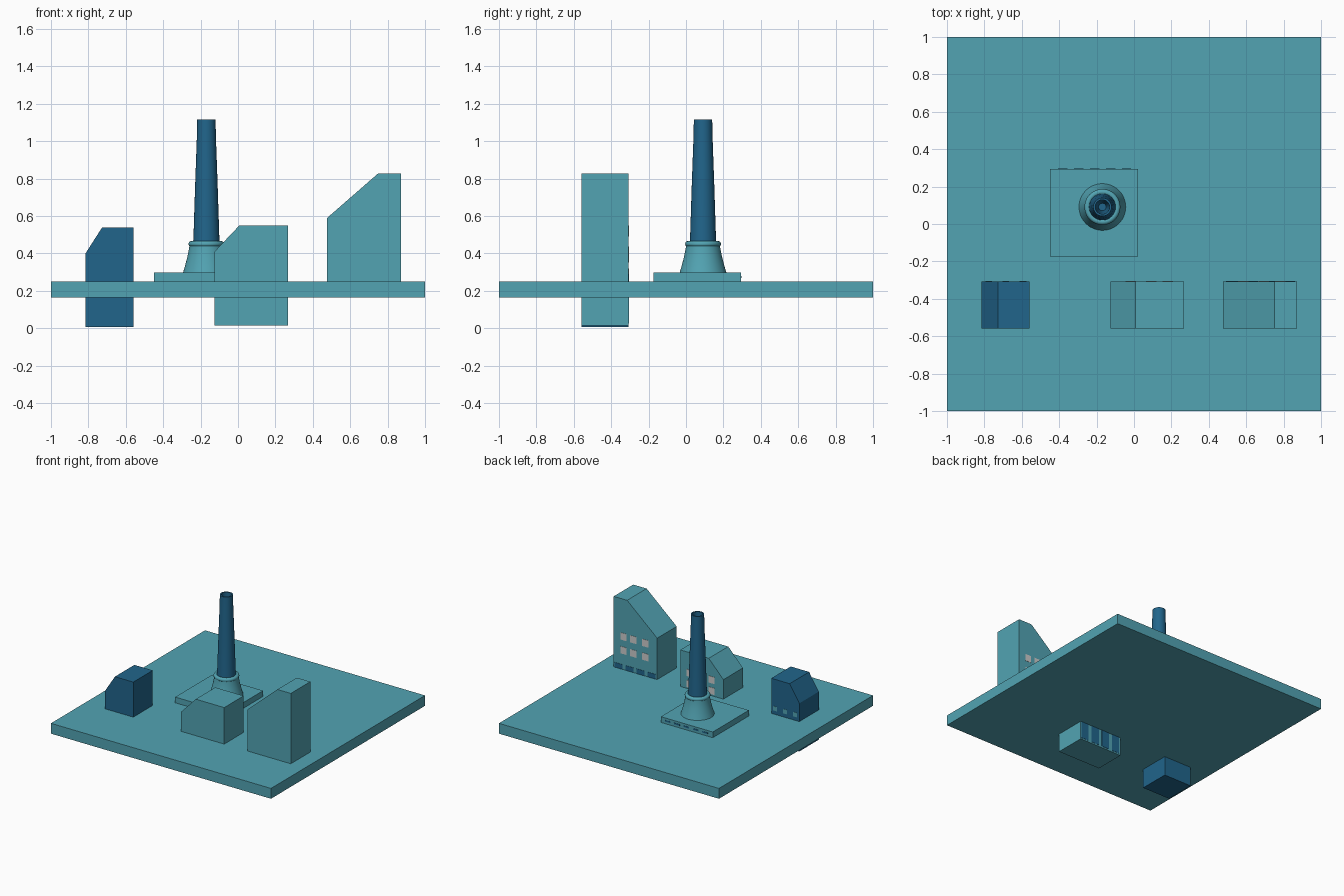
import bpy, bmesh, math

if "Cube" in bpy.data.objects:
    bpy.data.objects.remove(bpy.data.objects["Cube"])


def material(name, rgb):
    m = bpy.data.materials.new(name)
    m.diffuse_color = (*rgb, 1)
    m.use_nodes = True
    m.node_tree.nodes["Principled BSDF"].inputs["Base Color"].default_value = m.diffuse_color
    return m


TEAL = material("teal", (0.085, 0.37, 0.45))
BLUE = material("deep_blue", (0.015, 0.13, 0.26))


def finish(name, bm, mat, smooth=False):
    bmesh.ops.recalc_face_normals(bm, faces=bm.faces)
    me = bpy.data.meshes.new(name)
    bm.to_mesh(me)
    bm.free()
    ob = bpy.data.objects.new(name, me)
    bpy.context.collection.objects.link(ob)
    if mat:
        me.materials.append(mat)
    if smooth:
        bpy.ops.object.select_all(action='DESELECT')
        ob.select_set(True)
        bpy.context.view_layer.objects.active = ob
        bpy.ops.object.shade_smooth_by_angle(angle=math.radians(35))
    return ob


def prism(name, outline, y0, y1, mat):
    """Extrude an x-z outline from y0 to y1."""
    bm = bmesh.new()
    face = bm.faces.new([bm.verts.new((x, y0, z)) for x, z in outline])
    ext = bmesh.ops.extrude_face_region(bm, geom=[face])
    verts = [v for v in ext["geom"] if isinstance(v, bmesh.types.BMVert)]
    bmesh.ops.translate(bm, verts=verts, vec=(0, y1 - y0, 0))
    return finish(name, bm, mat)


def box(name, x0, x1, y0, y1, z0, z1, mat):
    return prism(name, [(x0, z0), (x1, z0), (x1, z1), (x0, z1)], y0, y1, mat)


def lathe(name, profile, centre, mat, closed=False, sides=48):
    """Spin a radius-height profile around a vertical axis."""
    bm = bmesh.new()
    cx, cy = centre
    rings = []
    for r, z in profile:
        rings.append([bm.verts.new((cx + r * math.cos(2 * math.pi * i / sides),
                                    cy + r * math.sin(2 * math.pi * i / sides), z))
                      for i in range(sides)])
    pairs = list(zip(rings, rings[1:]))
    if closed:
        pairs.append((rings[-1], rings[0]))
    for a, b in pairs:
        for i in range(sides):
            j = (i + 1) % sides
            bm.faces.new((a[i], a[j], b[j], b[i]))
    if not closed:
        bm.faces.new(rings[0])
        bm.faces.new(rings[-1])
    return finish(name, bm, mat, True)


FRONT, BACK = -0.56, -0.307


def house(name, x0, x1, z0, z1, eave_z, ridge_x, mat):
    """Block with one sloping roof corner on its left."""
    prism(name, [(x0, z0), (x1, z0), (x1, z1), (ridge_x, z1), (x0, eave_z)], FRONT, BACK, mat)


def windows(name, xs, zs, w, h, mat):
    """Thin panes on the back wall of a house."""
    for i, x in enumerate(xs):
        for j, z in enumerate(zs):
            box(f"{name}_{i}_{j}", x - w / 2, x + w / 2, BACK - 0.004, BACK + 0.002,
                z - h / 2, z + h / 2, mat)


# Ground plate and chimney plinth
box("ground_plate", -1, 1, -1, 1, 0.165, 0.25, TEAL)
box("chimney_plinth", -0.45, 0.022, -0.173, 0.295, 0.22, 0.297, TEAL)
for i in range(5):
    x = -0.38 + i * 0.085
    box(f"plinth_vent_{i}", x - 0.025, x + 0.025, 0.293, 0.297, 0.268, 0.28, BLUE)

# Chimney: flared foot, collar and hollow tapering shaft
C = (-0.169, 0.091)
lathe("chimney_foot", [(0.125, 0.297), (0.115, 0.33), (0.102, 0.38), (0.092, 0.43),
                       (0.09, 0.455)], C, TEAL)
lathe("chimney_collar", [(0.08 + 0.016 * math.cos(a * math.pi / 6),
                          0.45 + 0.016 * math.sin(a * math.pi / 6)) for a in range(12)],
      C, TEAL, closed=True)
lathe("chimney_shaft", [(0.072, 0.44), (0.069, 0.49), (0.06, 0.77), (0.051, 1.02), (0.049, 1.115),
                        (0.038, 1.115), (0.036, 1.02), (0.02, 0.9)], C, BLUE)

# Small dark house
house("small_house", -0.815, -0.56, 0.005, 0.538, 0.4, -0.727, BLUE)
windows("small_house_window", (-0.776, -0.685, -0.594), (0.298,), 0.036, 0.036, TEAL)

# Middle and tall houses share the same window columns
house("middle_house", -0.125, 0.267, 0.013, 0.55, 0.41, 0.008, TEAL)
house("tall_house", 0.477, 0.872, 0.17, 0.828, 0.59, 0.75, TEAL)
for name, x0, rows, h, low, low_h in (("middle_house", -0.125, (0.29, 0.38), 0.056, 0.105, 0.16),
                                      ("tall_house", 0.477, (0.407, 0.52), 0.058, 0.24, 0.1)):
    windows(name + "_window", [x0 + d for d in (0.107, 0.216, 0.306)], rows, 0.056, h, None)
    windows(name + "_shopfront", [x0 + d for d in (0.05, 0.15, 0.25, 0.35)], (low,), 0.07, low_h, BLUE)
